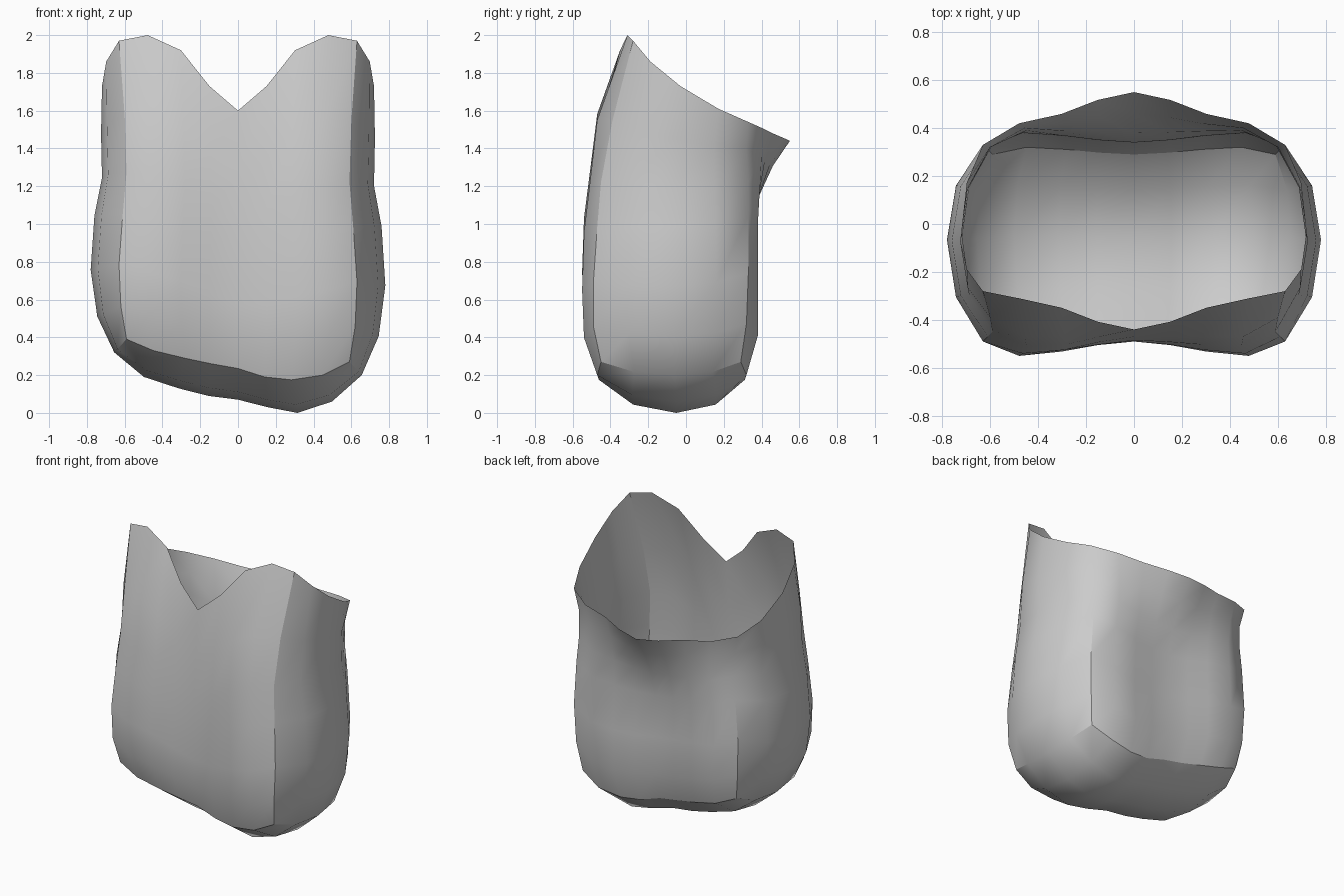
import bpy
import bmesh

cube = bpy.data.objects.get("Cube")
if cube:
    bpy.data.objects.remove(cube, do_unlink=True)

COLS, DEPTH, ROWS = 4, 2, 6  # half columns, half depth steps, wall rows

# Wall profiles from floor seam (first) to rim (last)
corner_x = [.59, .62, .63, .61, .59, .6, .63]
side_x = [.655, .745, .78, .76, .72, .725, .72]
front = dict(corner=[-.45, -.49, -.49, -.47, -.45, -.39, -.28],
             bulge=[-.47, -.54, -.55, -.54, -.51, -.47, -.31],
             centre=[-.44, -.48, -.49, -.49, -.485, -.47, -.44],
             rise=[0, .11, .25, .42, .56, .75, 1],
             rim=[1.6, 1.73, 1.92, 2, 1.97])
back = dict(corner=[.29, .32, .33, .33, .33, .32, .33],
            bulge=[.32, .38, .38, .38, .39, .4, .42],
            centre=[.29, .35, .34, .34, .38, .46, .55],
            rise=[0, .16, .37, .61, .75, .89, 1],
            rim=[1.44, 1.455, 1.48, 1.5, 1.54])
side_rim = [1.97, 1.86, 1.73, 1.61, 1.54]

# Lopsided floor, listed from right to left
seam_z = [.39, .33, .29, .26, .235, .19, .175, .2, .27]
floor_z = [.32, .19, .13, .09, .07, .03, 0, .06, .2]
column = [0, .24, .48, .76, 1]
swell = [0, .25, .7, 1]
depth_low = [0, .235, .53, .8, 1]
depth_rim = [0, .15, .41, .74, 1]


def mix(a, b, t):
    return a + (b - a) * t


def panel_y(panel, a, r):
    """Depth of the front or back panel at column a of row r."""
    if a == COLS:
        return panel["corner"][r]
    return mix(panel["centre"][r], panel["bulge"][r], swell[a])


def point(i, j, r):
    """Position for column i, depth step j and wall row r."""
    a, sign = abs(i), (i > 0) - (i < 0)
    v = j / DEPTH
    round_v = 1 - v * v
    s = (v + 1) / 2
    x = sign * column[a] * mix(corner_x[r], side_x[r], round_v)
    d = mix(depth_low[j + DEPTH], depth_rim[j + DEPTH], (r / ROWS) ** 2)
    y = mix(panel_y(front, a, r), panel_y(back, a, r), d)
    low = mix(seam_z[i + COLS], floor_z[i + COLS], round_v)
    if abs(j) == DEPTH:
        high = (front if j < 0 else back)["rim"][a]
    else:
        high = side_rim[j + DEPTH]
    rise = mix(front["rise"][r], back["rise"][r], s)
    return x, y, mix(low, high, rise)


bm = bmesh.new()
verts = {}


def vert(i, j, r):
    key = (i, j, r)
    if key not in verts:
        verts[key] = bm.verts.new(point(i, j, r))
    return verts[key]


# Floor grid
for i in range(-COLS, COLS):
    for j in range(-DEPTH, DEPTH):
        bm.faces.new([vert(i, j, 0), vert(i, j + 1, 0),
                      vert(i + 1, j + 1, 0), vert(i + 1, j, 0)])

# Walls around the floor
loop = [(i, -DEPTH) for i in range(-COLS, COLS)]
loop += [(COLS, j) for j in range(-DEPTH, DEPTH)]
loop += [(-i, -j) for i, j in loop]
for r in range(ROWS):
    for p, q in zip(loop, loop[1:] + loop[:1]):
        bm.faces.new([vert(*p, r), vert(*q, r), vert(*q, r + 1), vert(*p, r + 1)])

# Smooth shading with seams at the corners and around the floor
for face in bm.faces:
    face.smooth = True


def seam(a, b):
    edge = bm.edges.get((vert(*a), vert(*b)))
    if edge:
        edge.smooth = False


for sx in (-COLS, COLS):
    for r in range(ROWS):
        seam((sx, -DEPTH, r), (sx, -DEPTH, r + 1))
        if r < ROWS // 2:
            seam((sx, DEPTH, r), (sx, DEPTH, r + 1))
for y in (-DEPTH, DEPTH):
    for i in range(-COLS, COLS):
        seam((i, y, 0), (i + 1, y, 0))
    for sx in (-COLS, COLS):
        seam((sx, y, 0), (sx, y // 2, 0))

mesh = bpy.data.meshes.new("pouch")
bm.to_mesh(mesh)
bm.free()
pouch = bpy.data.objects.new("pouch", mesh)
bpy.context.collection.objects.link(pouch)

# Plain grey cloth
grey = (.6, .6, .6, 1)
cloth = bpy.data.materials.new("grey cloth")
cloth.use_nodes = True
cloth.diffuse_color = grey
cloth.node_tree.nodes["Principled BSDF"].inputs["Base Color"].default_value = grey
mesh.materials.append(cloth)
